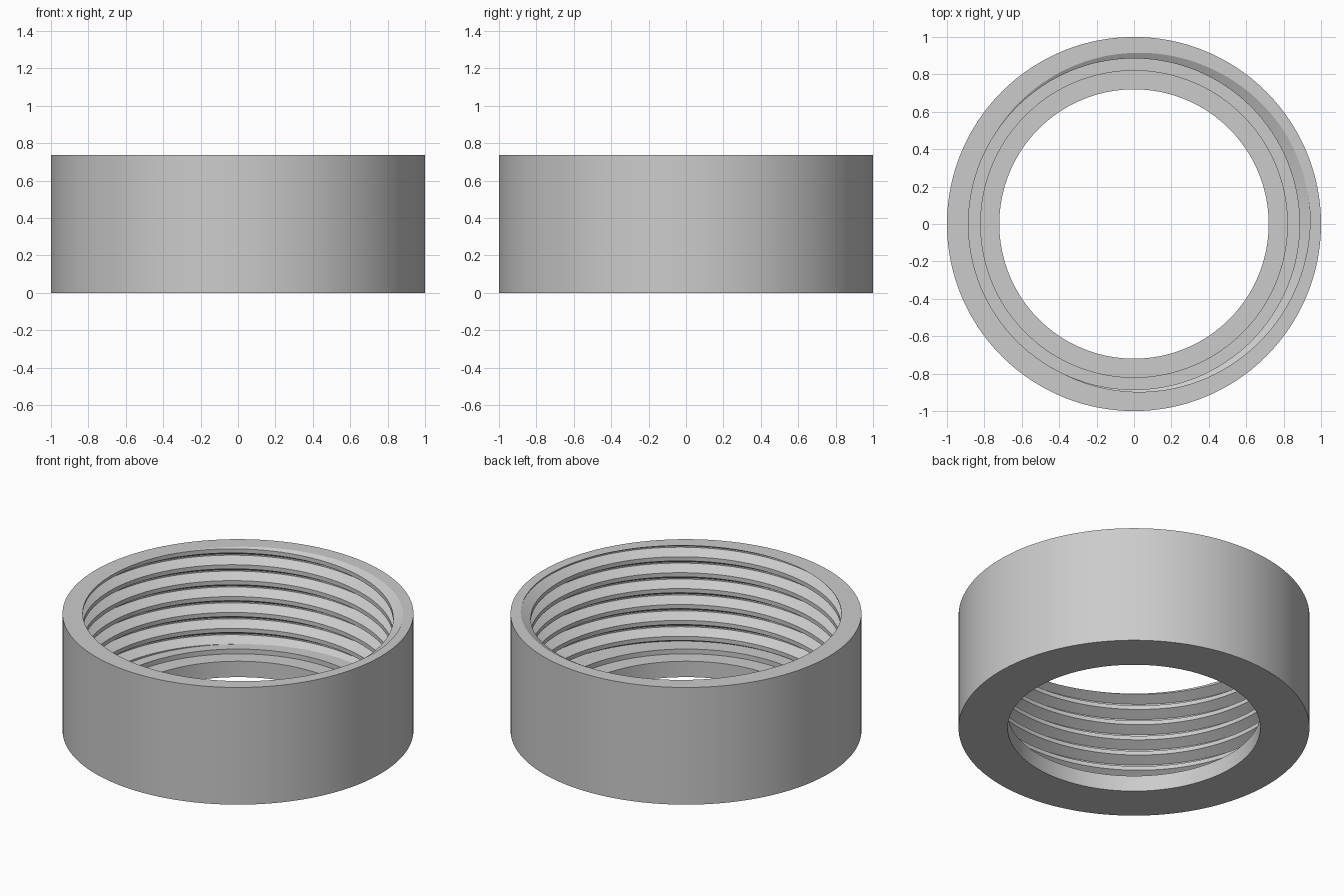
import bpy, bmesh, math

cube = bpy.data.objects.get("Cube")
if cube:
    bpy.data.objects.remove(cube, do_unlink=True)

HEIGHT, OUTER, HOLE, STEP = 0.737, 1.0, 0.72, 0.82
LIP_TOP, THREAD_BOTTOM = 0.1, 0.13
CREST_R, ROOT_R = 0.885, 0.943
PITCH, FLANK, ROOT = 0.1, 0.033, 0.008
START = math.radians(-115)      # where the groove first opens through the rim
COLUMNS = 192

# Groove corners below its upper edge: (drop, radius)
CORNERS = [(2 * FLANK + ROOT, CREST_R), (FLANK + ROOT, ROOT_R),
           (FLANK, ROOT_R), (0, CREST_R)]


def thread_section(angle):
    """Thread corners at one angle, from bottom to top, trimmed to the bore."""
    first = HEIGHT + PITCH * (angle - START) / math.tau
    turns = math.ceil(HEIGHT / PITCH) + 2
    points = [(r, first - k * PITCH - drop)
              for k in range(turns, -2, -1) for drop, r in CORNERS]

    def radius_at(z):
        for (r0, z0), (r1, z1) in zip(points, points[1:]):
            if z0 <= z <= z1:
                return r0 + (r1 - r0) * (z - z0) / (z1 - z0)
        return CREST_R

    low = (radius_at(THREAD_BOTTOM), THREAD_BOTTOM)
    high = (radius_at(HEIGHT), HEIGHT)
    trimmed = [low if z < THREAD_BOTTOM else high if z > HEIGHT else (r, z)
               for r, z in points]
    return [low] + trimmed + [high]


# Sweep the section around the axis; the last column meets the first one
bm = bmesh.new()
columns = []
for i in range(COLUMNS + 1):
    a = math.tau * i / COLUMNS
    section = [(OUTER, HEIGHT), (OUTER, 0), (HOLE, 0), (HOLE, LIP_TOP),
               (STEP, LIP_TOP), (STEP, THREAD_BOTTOM)] + thread_section(a)
    columns.append([bm.verts.new((r * math.cos(a), r * math.sin(a), z))
                    for r, z in section])
for left, right in zip(columns, columns[1:]):
    for j in range(len(left)):
        n = (j + 1) % len(left)
        bm.faces.new((left[j], left[n], right[n], right[j]))
bmesh.ops.remove_doubles(bm, verts=bm.verts, dist=0.00005)
bmesh.ops.recalc_face_normals(bm, faces=bm.faces)

mesh = bpy.data.meshes.new("threaded_ring")
bm.to_mesh(mesh)
bm.free()
ring = bpy.data.objects.new("threaded_ring", mesh)
bpy.context.collection.objects.link(ring)

# Plain grey material
grey = bpy.data.materials.new("light_grey")
grey.use_nodes = True
colour = (0.6, 0.6, 0.6, 1)
grey.diffuse_color = colour
for node in grey.node_tree.nodes:
    if node.type == 'BSDF_PRINCIPLED':
        node.inputs["Base Color"].default_value = colour
mesh.materials.append(grey)

# Smooth round walls, sharp edges
bpy.ops.object.select_all(action='DESELECT')
ring.select_set(True)
bpy.context.view_layer.objects.active = ring
bpy.ops.object.shade_smooth_by_angle(angle=math.radians(25))
